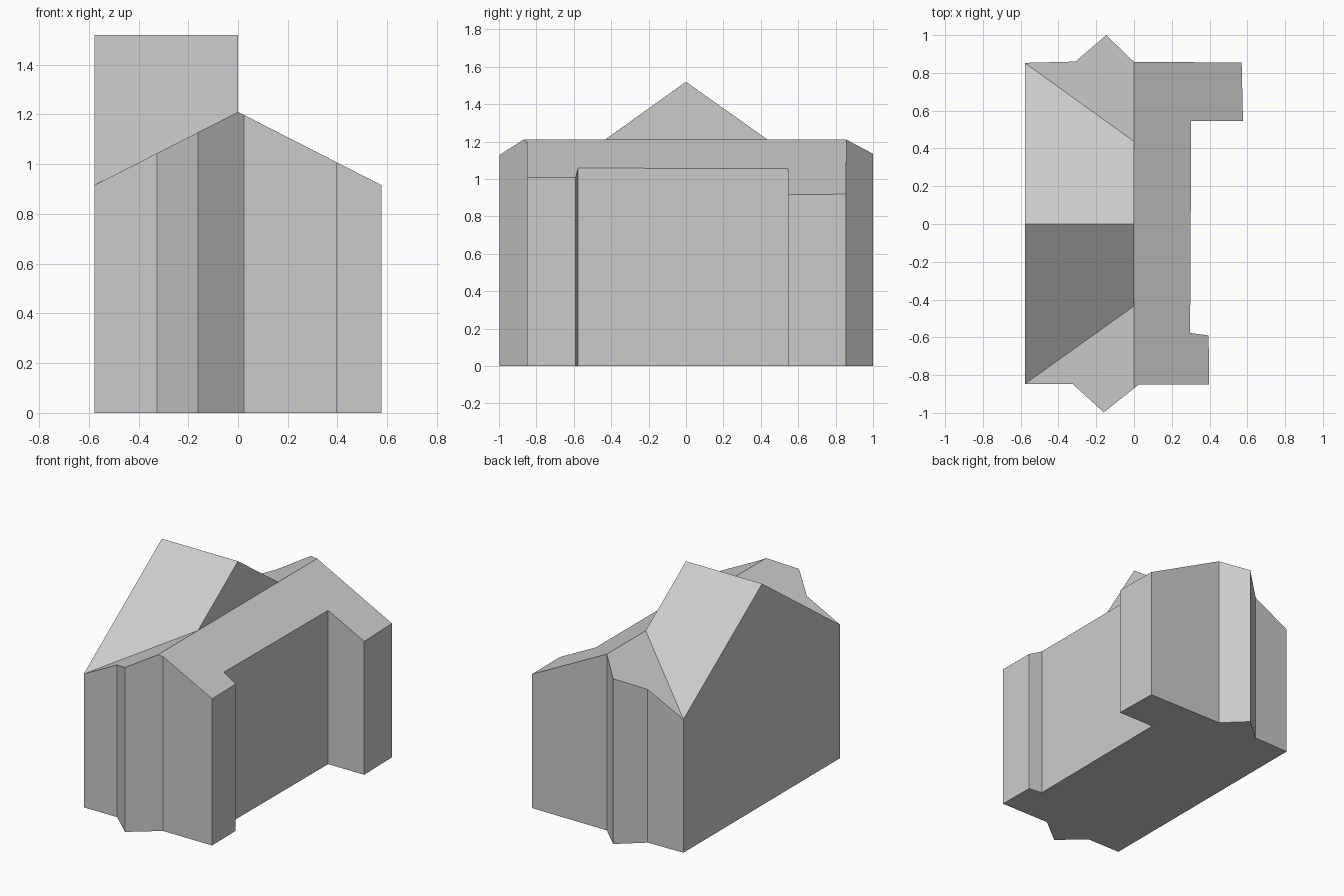
import bpy
from mathutils import Vector

if "Cube" in bpy.data.objects:
    bpy.data.objects.remove(bpy.data.objects["Cube"], do_unlink=True)

RIDGE, PITCH, GABLE = 1.21, 0.51, 1.52

grey = bpy.data.materials.new("light grey")
grey.use_nodes = True
colour = (0.6, 0.6, 0.6, 1)
grey.diffuse_color = colour
grey.node_tree.nodes["Principled BSDF"].inputs["Base Color"].default_value = colour


def eave(p):
    """Lift a plan point onto the main roof slopes."""
    return Vector((p[0], p[1], RIDGE - PITCH * abs(p[0])))


def ground(p):
    return Vector((p[0], p[1], 0))


def build(name, polygons):
    """Make a flat-shaded object from polygons of points."""
    verts, faces = [], []
    for poly in polygons:
        faces.append(range(len(verts), len(verts) + len(poly)))
        verts.extend(poly)
    mesh = bpy.data.meshes.new(name)
    mesh.from_pydata(verts, [], [list(f) for f in faces])
    mesh.materials.append(grey)
    obj = bpy.data.objects.new(name, mesh)
    bpy.context.collection.objects.link(obj)
    return obj


# Plan outline, anticlockwise, in three runs that meet on the ridge
ridge_front, ridge_back = (0, -0.87), (0, 0.858)
west_front = [(-0.578, -0.847), (-0.325, -0.847), (-0.16, -0.997)]
east = [(0.025, -0.85), (0.398, -0.85), (0.395, -0.59), (0.297, -0.577),
        (0.303, 0.545), (0.577, 0.545), (0.57, 0.855)]
west_back = [(-0.147, 1.0), (-0.31, 0.86), (-0.578, 0.853)]
plan = west_front + [ridge_front] + east + [ridge_back] + west_back

# Cross gable points
sw, nw = eave(west_front[0]), eave(west_back[-1])
peak, west_peak = Vector((0, 0, GABLE)), Vector((sw.x, 0, GABLE))
share = (GABLE - RIDGE) / (GABLE - sw.z)
valley_front = Vector((0, sw.y * share, RIDGE))
valley_back = Vector((0, nw.y * share, RIDGE))

# Walls, with the tall gabled wall on the last side
walls = [[ground(a), ground(b), eave(b), eave(a)]
         for a, b in zip(plan, plan[1:])]
walls.append([ground(plan[-1]), ground(plan[0]), sw, west_peak, nw])
build("walls", walls)

# Floor
build("floor", [[ground(p) for p in reversed(plan)]])

# Main roof: east slope and the two corners left beside the cross gable
build("main_roof", [
    [eave(p) for p in [ridge_front] + east + [ridge_back]] + [valley_back, valley_front],
    [eave(p) for p in west_front + [ridge_front]] + [valley_front],
    [eave(p) for p in [ridge_back] + west_back] + [valley_back],
])

# Cross gable: two slopes and its end triangle
build("cross_gable", [
    [sw, valley_front, peak, west_peak],
    [nw, west_peak, peak, valley_back],
    [valley_front, valley_back, peak],
])
